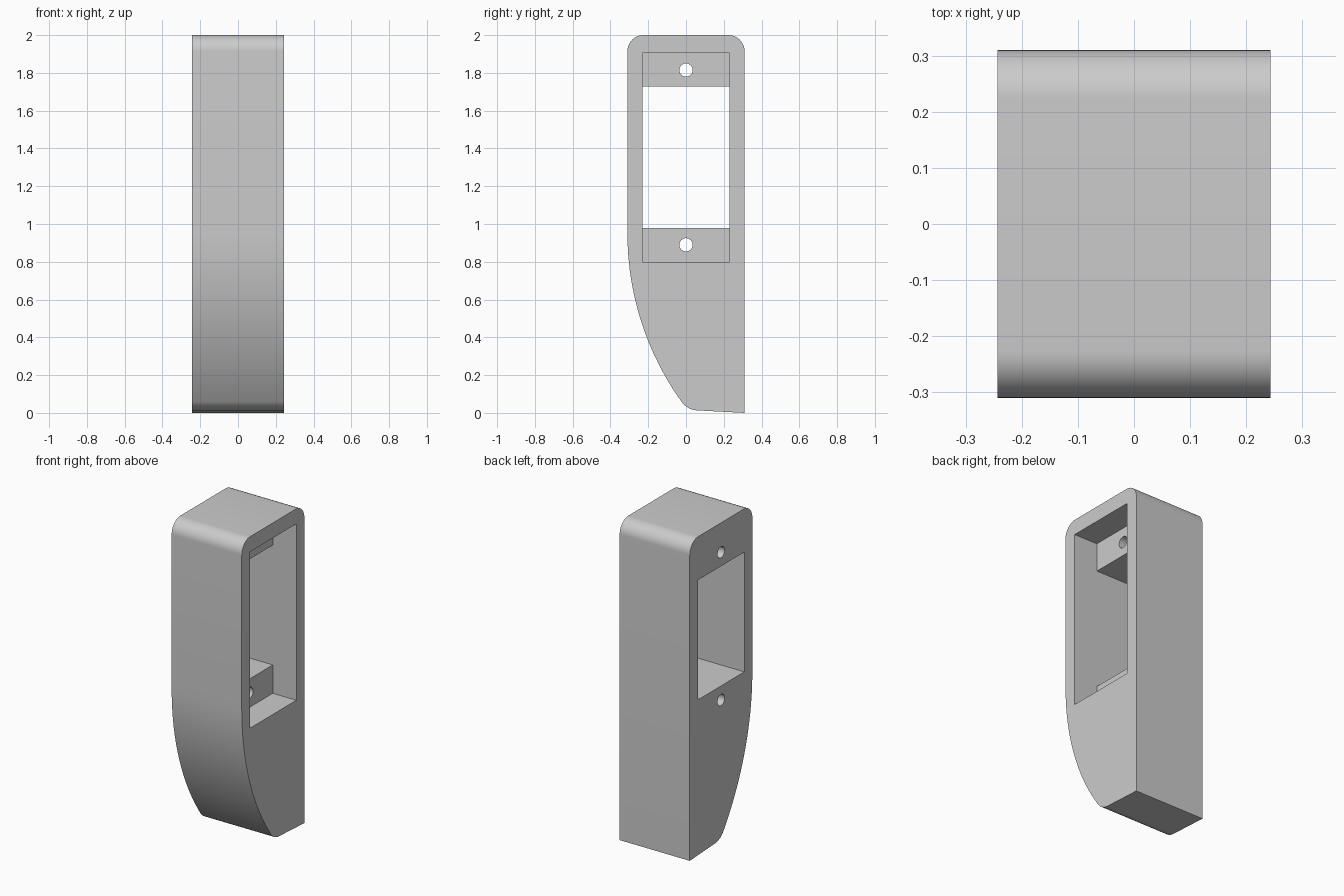
import bpy, bmesh, math

cube = bpy.data.objects.get("Cube")
if cube:
    bpy.data.objects.remove(cube, do_unlink=True)

HALF_X, HALF_Y, TOP = 0.243, 0.31, 2.0
LEDGE_X = 0.08

grey = bpy.data.materials.new("light grey")
grey.use_nodes = True
colour = (0.6, 0.6, 0.6, 1)
grey.diffuse_color = colour
grey.node_tree.nodes["Principled BSDF"].inputs["Base Color"].default_value = colour


def arc(cy, cz, r, start, end, steps):
    """Points (y, z) along an arc, angles in degrees."""
    angles = [math.radians(start + (end - start) * i / steps) for i in range(steps + 1)]
    return [(cy + r * math.cos(a), cz + r * math.sin(a)) for a in angles]


def prism(name, outline, x0, x1):
    """Extrude a (y, z) outline along x."""
    bm = bmesh.new()
    face = bm.faces.new([bm.verts.new((x0, y, z)) for y, z in outline])
    ext = bmesh.ops.extrude_face_region(bm, geom=[face])
    verts = [v for v in ext["geom"] if isinstance(v, bmesh.types.BMVert)]
    bmesh.ops.translate(bm, verts=verts, vec=(x1 - x0, 0, 0))
    bmesh.ops.recalc_face_normals(bm, faces=bm.faces)
    mesh = bpy.data.meshes.new(name)
    bm.to_mesh(mesh)
    bm.free()
    mesh.materials.append(grey)
    obj = bpy.data.objects.new(name, mesh)
    bpy.context.collection.objects.link(obj)
    return obj


def rect(half, z0, z1):
    return [(-half, z0), (half, z0), (half, z1), (-half, z1)]


# Housing: rounded top, swept front curve, small toe radius, flat back
R, SWEEP_R, SWEEP_Z = 0.085, 1.53, 0.95
outline = [(HALF_Y, 0)]
outline += arc(HALF_Y - R, TOP - R, R, 0, 90, 12)
outline += arc(-HALF_Y + R, TOP - R, R, 90, 180, 12)
outline += arc(-HALF_Y + SWEEP_R, SWEEP_Z, SWEEP_R, 180, 215.5, 24)
outline += arc(0.0655, 0.123, 0.11, 217, 268, 10)
housing = prism("housing", outline, -HALF_X, HALF_X)

# Pocket, through window and two screw holes
cutters = [
    prism("pocket_cutter", rect(0.23, 0.8, 1.905), LEDGE_X, HALF_X + 0.1),
    prism("window_cutter", rect(0.23, 0.978, 1.728), -HALF_X - 0.1, LEDGE_X + 0.05),
]
for z in (0.89, 1.815):
    cutters.append(prism("screw_hole_cutter", arc(0, z, 0.035, 0, 348.75, 31),
                         -HALF_X - 0.1, LEDGE_X + 0.05))

bpy.context.view_layer.objects.active = housing
for cutter in cutters:
    mod = housing.modifiers.new("cut", "BOOLEAN")
    mod.operation = "DIFFERENCE"
    mod.solver = "EXACT"
    mod.object = cutter
    bpy.ops.object.modifier_apply(modifier=mod.name)
    bpy.data.objects.remove(cutter, do_unlink=True)

# Smooth the rounded surfaces, keep the edges sharp
bpy.ops.object.select_all(action="DESELECT")
housing.select_set(True)
bpy.ops.object.shade_smooth_by_angle(angle=math.radians(30))
